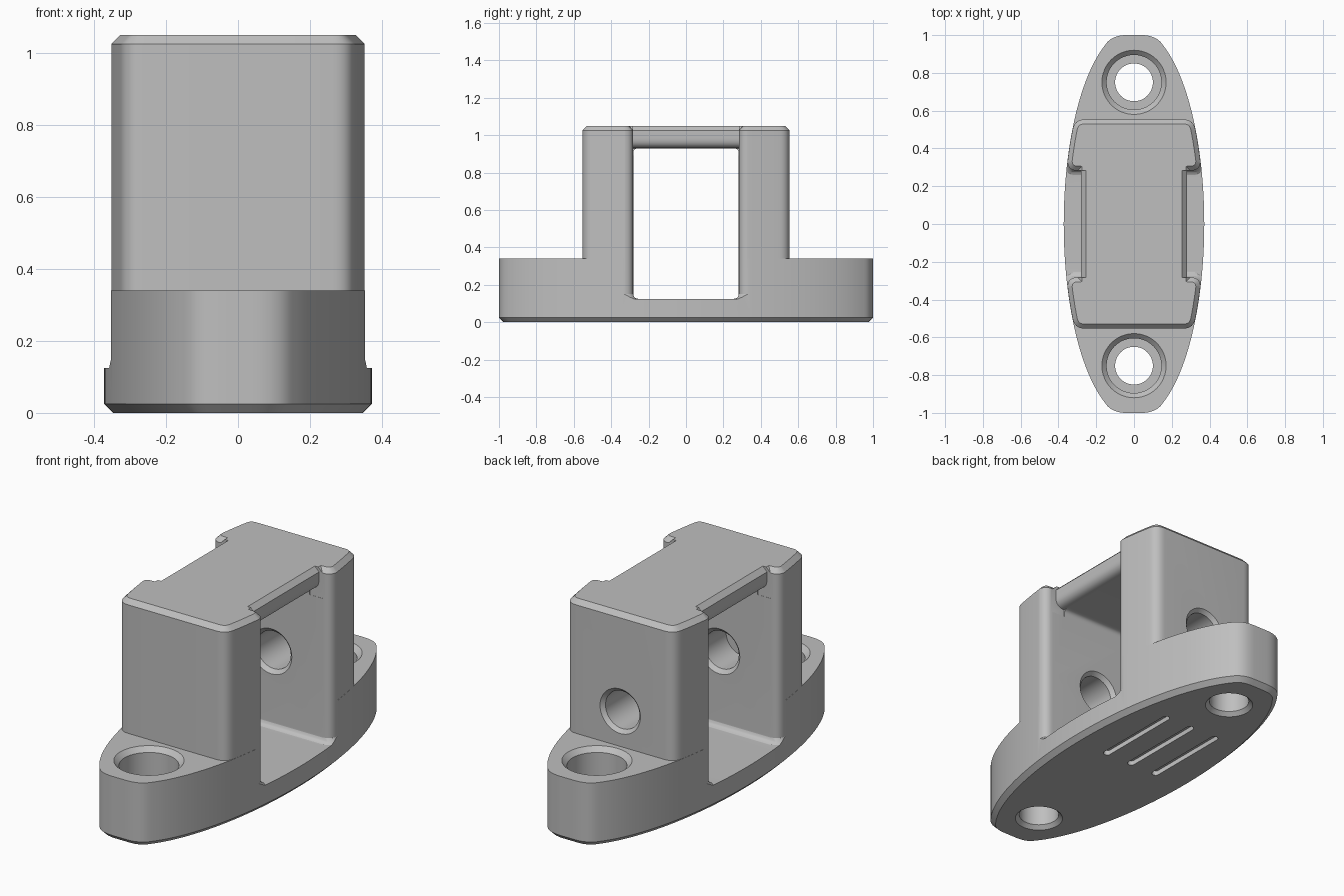
import bpy, bmesh, math
from mathutils import Vector

cube = bpy.data.objects.get("Cube")
if cube:
    bpy.data.objects.remove(cube, do_unlink=True)

grey = bpy.data.materials.new("plain grey")
grey.use_nodes = True
grey.diffuse_color = (0.52, 0.52, 0.52, 1)
grey.node_tree.nodes["Principled BSDF"].inputs["Base Color"].default_value = grey.diffuse_color

HALF_X, HALF_Y = 0.372, 1.04   # plan ellipse, blunted at both ends
BASE_TOP, TOP = 0.34, 1.05
CHAMFER = 0.025


def bend(a, control, b, steps=8):
    """Rounded corner between two points."""
    a, c, b = Vector(a), Vector(control), Vector(b)
    return [a * (1 - t) ** 2 + c * 2 * t * (1 - t) + b * t * t
            for t in (i / steps for i in range(steps + 1))]


def ellipse_x(y):
    return HALF_X * math.sqrt(1 - (y / HALF_Y) ** 2)


def four_way(quarter):
    """Mirror a quarter outline that starts on the x axis."""
    half = quarter + [Vector((-p.x, p.y)) for p in reversed(quarter)]
    return half + [Vector((p.x, -p.y)) for p in reversed(half[1:-1])]


def oval(arc_end, y_end, flat, inset=0, steps=24):
    """Ellipse cut off at y_end with rounded corners."""
    end = math.asin(arc_end / HALF_Y)
    arc = [Vector((HALF_X * math.cos(end * i / steps), HALF_Y * math.sin(end * i / steps)))
           for i in range(steps)]
    slope = (arc[-1] - arc[-2]).normalized()
    start = Vector((ellipse_x(arc_end), arc_end))
    corner = start + slope * (y_end - arc_end) / slope.y
    return offset(four_way(arc + bend(start, corner, (flat, y_end))), -inset)


def offset(points, d):
    """Move a counter-clockwise outline outward by d."""
    result = []
    for i, p in enumerate(points):
        a = (p - points[i - 1]).normalized()
        b = (points[(i + 1) % len(points)] - p).normalized()
        n1, n2 = Vector((a.y, -a.x)), Vector((b.y, -b.x))
        result.append(p + (n1 + n2) * d / (1 + n1.dot(n2)))
    return result


def circle(r, sides=48):
    return [Vector((r * math.cos(math.tau * i / sides), r * math.sin(math.tau * i / sides)))
            for i in range(sides)]


def loft(name, layers, axis="z"):
    """Closed solid through (level, outline) layers stacked along an axis."""
    place = {"z": lambda p, h: (p.x, p.y, h),
             "y": lambda p, h: (p.x, h, p.y),
             "x": lambda p, h: (h, p.x, p.y)}[axis]
    bm = bmesh.new()
    rings = [[bm.verts.new(place(p, h)) for p in outline] for h, outline in layers]
    for low, high in zip(rings, rings[1:]):
        for i in range(len(low)):
            bm.faces.new((low[i - 1], low[i], high[i], high[i - 1]))
    bm.faces.new(rings[0])
    bm.faces.new(rings[-1])
    bmesh.ops.recalc_face_normals(bm, faces=bm.faces)
    mesh = bpy.data.meshes.new(name)
    bm.to_mesh(mesh)
    bm.free()
    mesh.materials.append(grey)
    obj = bpy.data.objects.new(name, mesh)
    bpy.context.collection.objects.link(obj)
    return obj


def combine(target, tool, operation="DIFFERENCE"):
    tool.hide_render = True
    mod = target.modifiers.new("combine", "BOOLEAN")
    mod.operation, mod.solver, mod.object = operation, "EXACT", tool
    bpy.context.view_layer.objects.active = target
    bpy.ops.object.modifier_apply(modifier=mod.name)
    bpy.data.objects.remove(tool, do_unlink=True)


# Oval base with a chamfered underside
def base_outline(inset=0):
    return oval(0.95, 1.0, 0.04, inset)


body = loft("bracket_body", [(0, base_outline(CHAMFER)), (CHAMFER, base_outline()),
                             (BASE_TOP, base_outline())])


# Upright block with a chamfered top
def block_outline(inset):
    return oval(0.50, 0.555, 0.26, inset)


block = loft("upright_block", [(0.06, block_outline(0.001)), (TOP - CHAMFER, block_outline(0.001)),
                               (TOP, block_outline(CHAMFER))])
combine(body, block, "UNION")

# Window through the block from side to side
WIN_Y, WIN_LOW, WIN_HIGH, R = 0.282, 0.125, 0.93, 0.03
mid, half_h = (WIN_LOW + WIN_HIGH) / 2, (WIN_HIGH - WIN_LOW) / 2
quarter = [Vector((WIN_Y, 0))] + bend((WIN_Y, half_h - R), (WIN_Y, half_h), (WIN_Y - R, half_h))
window = four_way(quarter)
window = [p + Vector((0, mid)) for p in window[:-1] + window[-1:]]
combine(body, loft("window_cutter", [(-0.6, window), (0.6, window)], "x"))

for side in (1, -1):
    # Side pocket that rounds the inner edges of both posts
    curve = bend((0.30, WIN_Y), (0.353, WIN_Y), (0.353, 0.34))
    upper = curve + [Vector((0.5, 0.34))]
    pocket = [Vector((p.x, -p.y)) for p in upper] + list(reversed(upper))

    def flip(points):
        return [Vector((side * p.x, p.y)) for p in points]

    combine(body, loft("pocket_cutter", [
        (WIN_LOW, flip(offset(pocket, -CHAMFER))),
        (WIN_LOW + 0.01, flip(offset(pocket, -0.01))),
        (WIN_LOW + CHAMFER, flip(pocket)),
        (TOP - CHAMFER, flip(pocket)),
        (TOP + 0.01, flip(offset(pocket, CHAMFER + 0.01)))]))

    # Narrower bridge edge, chamfered above and rounded below
    edge = [Vector((0.235, 1.07)), Vector((0.28, 1.025))]
    edge += bend((0.28, 0.985), (0.28, WIN_HIGH), (0.225, WIN_HIGH))
    edge += [Vector((0.225, 0.89)), Vector((0.5, 0.89)), Vector((0.5, 1.07))]
    reach = WIN_Y + 0.001
    combine(body, loft("bridge_edge_cutter", [(-reach, flip(edge)), (reach, flip(edge))], "y"))

# Counterbored screw holes in the base
for y in (-0.75, 0.75):
    bore = [(-0.01, 0.13), (0.02, 0.10), (0.13, 0.10), (0.13, 0.145), (0.315, 0.145), (0.35, 0.18)]
    shift = Vector((0, y))
    combine(body, loft("screw_hole_cutter",
                       [(z, [p + shift for p in circle(r)]) for z, r in bore]))

# Cross holes: through the back post, blind in the front post
back = [(0.272, 0.13), (0.302, 0.10), (0.535, 0.10), (0.565, 0.13)]
front = [(-0.48, 0.10), (-0.302, 0.10), (-0.272, 0.13)]
for bore in (back, front):
    combine(body, loft("cross_hole_cutter",
                       [(y, [p + Vector((0, mid)) for p in circle(r)]) for y, r in bore], "y"))

# Plain grooves in the underside
for x in (-0.16, 0, 0.16):
    slot = [p + Vector((x, 0.44 if p.y > 0 else -0.02)) for p in circle(0.02, 18)]
    combine(body, loft("groove_cutter", [(-0.02, slot), (0.025, slot)]))

# Smooth curved walls, crisp edges
bpy.ops.object.select_all(action="DESELECT")
body.select_set(True)
bpy.context.view_layer.objects.active = body
bpy.ops.object.shade_smooth_by_angle(angle=math.radians(30))
